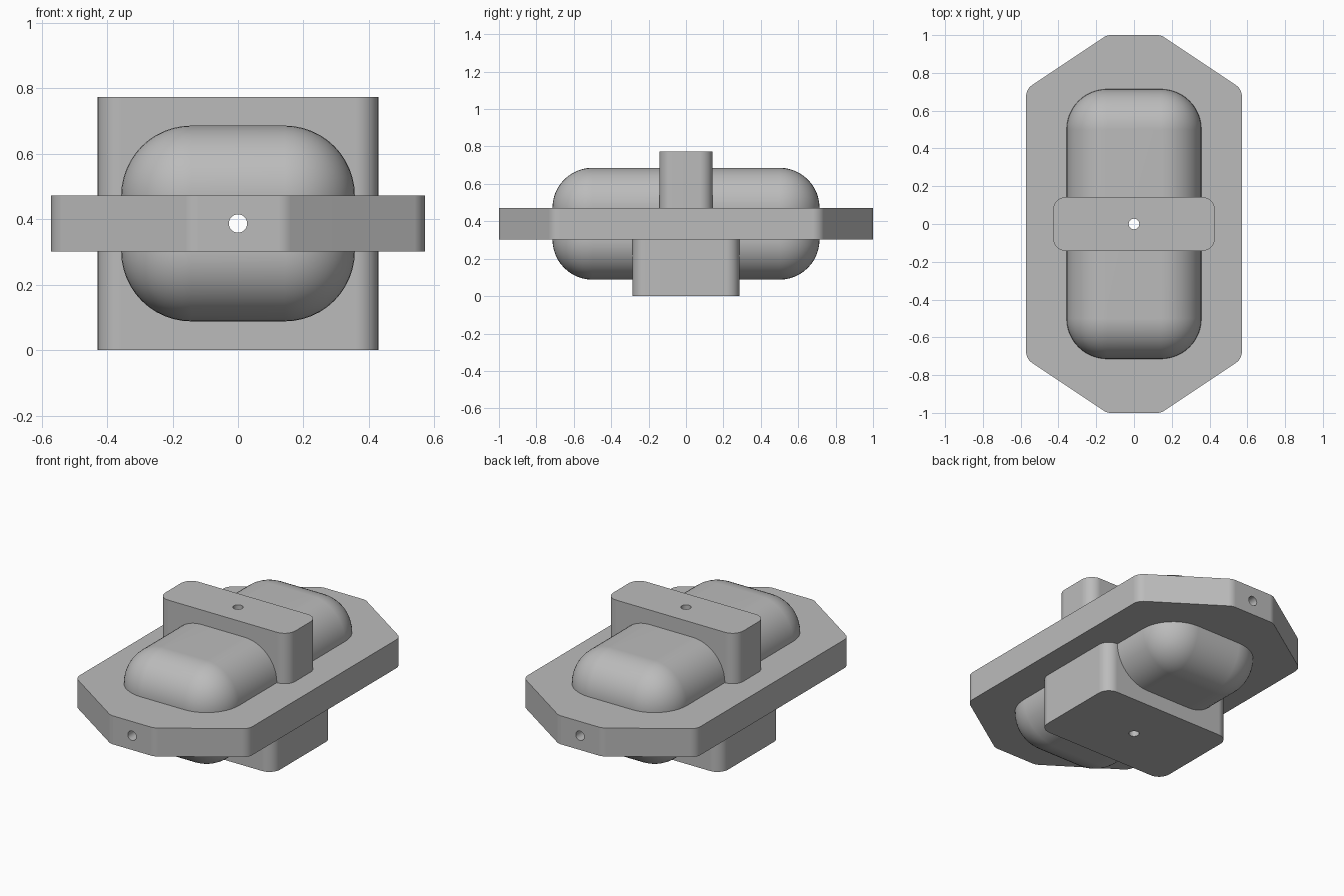
import bpy, bmesh, math
from mathutils import Vector, Matrix

cube = bpy.data.objects.get("Cube")
if cube:
    bpy.data.objects.remove(cube, do_unlink=True)

grey = bpy.data.materials.new("plain grey")
grey.use_nodes = True
COLOUR = (0.5, 0.5, 0.5, 1)
grey.diffuse_color = COLOUR
grey.node_tree.nodes["Principled BSDF"].inputs["Base Color"].default_value = COLOUR

MID = 0.387               # height of the centre plane
PLATE = (0.302, 0.472)    # bottom and top of the plate
FILLET = 0.07


def make_object(name, bm):
    bmesh.ops.recalc_face_normals(bm, faces=bm.faces)
    mesh = bpy.data.meshes.new(name)
    bm.to_mesh(mesh)
    bm.free()
    mesh.materials.append(grey)
    obj = bpy.data.objects.new(name, mesh)
    bpy.context.collection.objects.link(obj)
    return obj


def rounded(points, radius, steps=8):
    """Replace each corner of a convex anticlockwise outline by an arc."""
    out = []
    for i, p in enumerate(points):
        p = Vector(p)
        a = (p - Vector(points[i - 1])).normalized()
        b = (Vector(points[(i + 1) % len(points)]) - p).normalized()
        turn = math.acos(a.dot(b))
        start = p - a * radius * math.tan(turn / 2)
        inward = Vector((-a.y, a.x))
        centre = start + inward * radius
        for s in range(steps + 1):
            t = turn * s / steps
            out.append(centre + radius * (a * math.sin(t) - inward * math.cos(t)))
    return out


def prism(name, outline, bottom, top):
    bm = bmesh.new()
    face = bm.faces.new([bm.verts.new((p.x, p.y, bottom)) for p in outline])
    new = bmesh.ops.extrude_face_region(bm, geom=[face])["geom"]
    verts = [v for v in new if isinstance(v, bmesh.types.BMVert)]
    bmesh.ops.translate(bm, verts=verts, vec=(0, 0, top - bottom))
    return make_object(name, bm)


def block(name, x, y, bottom, top):
    corners = [(-x, -y), (x, -y), (x, y), (-x, y)]
    return prism(name, rounded(corners, FILLET), bottom, top)


def bore(name, rotation):
    bm = bmesh.new()
    bmesh.ops.create_cone(bm, cap_ends=True, segments=32, radius1=0.028,
                          radius2=0.028, depth=3,
                          matrix=Matrix.Translation((0, 0, MID)) @ rotation)
    obj = make_object(name, bm)
    obj.hide_render = True
    return obj


# Eight-sided plate
half = [(0.571, -0.714), (0.571, 0.714), (0.143, 1), (-0.143, 1)]
octagon = half + [(-0.571, 0.714), (-0.571, -0.714), (-0.143, -1), (0.143, -1)]
plate = prism("plate", rounded(octagon, FILLET), *PLATE)

# Upper and lower crossing blocks
upper = block("upper_block", 0.429, 0.143, PLATE[1], 0.773)
lower = block("lower_block", 0.429, 0.286, 0, PLATE[0])

# Long body with every edge rounded
bm = bmesh.new()
bmesh.ops.create_cube(bm, size=2, matrix=Matrix.Translation((0, 0, MID))
                      @ Matrix.Diagonal((0.357, 0.714, 0.299, 1)))
bmesh.ops.bevel(bm, geom=bm.edges[:], offset=0.214, offset_type='OFFSET',
                segments=12, profile=0.5, affect='EDGES')
body = make_object("rounded_body", bm)

# Upright and lengthwise drilled holes
upright = bore("upright_bore", Matrix.Identity(4))
lengthwise = bore("lengthwise_bore", Matrix.Rotation(math.pi / 2, 4, 'X'))
drilling = {plate: [upright, lengthwise], body: [upright, lengthwise],
            upper: [upright], lower: [upright]}

for obj, cutters in drilling.items():
    bpy.ops.object.select_all(action='DESELECT')
    obj.select_set(True)
    bpy.context.view_layer.objects.active = obj
    for cutter in cutters:
        mod = obj.modifiers.new("drill", 'BOOLEAN')
        mod.operation, mod.solver, mod.object = 'DIFFERENCE', 'EXACT', cutter
        bpy.ops.object.modifier_apply(modifier=mod.name)
    bpy.ops.object.shade_smooth_by_angle(angle=math.radians(30))
    weighted = obj.modifiers.new("even_shading", 'WEIGHTED_NORMAL')
    weighted.keep_sharp = True

for cutter in (upright, lengthwise):
    bpy.data.objects.remove(cutter, do_unlink=True)
